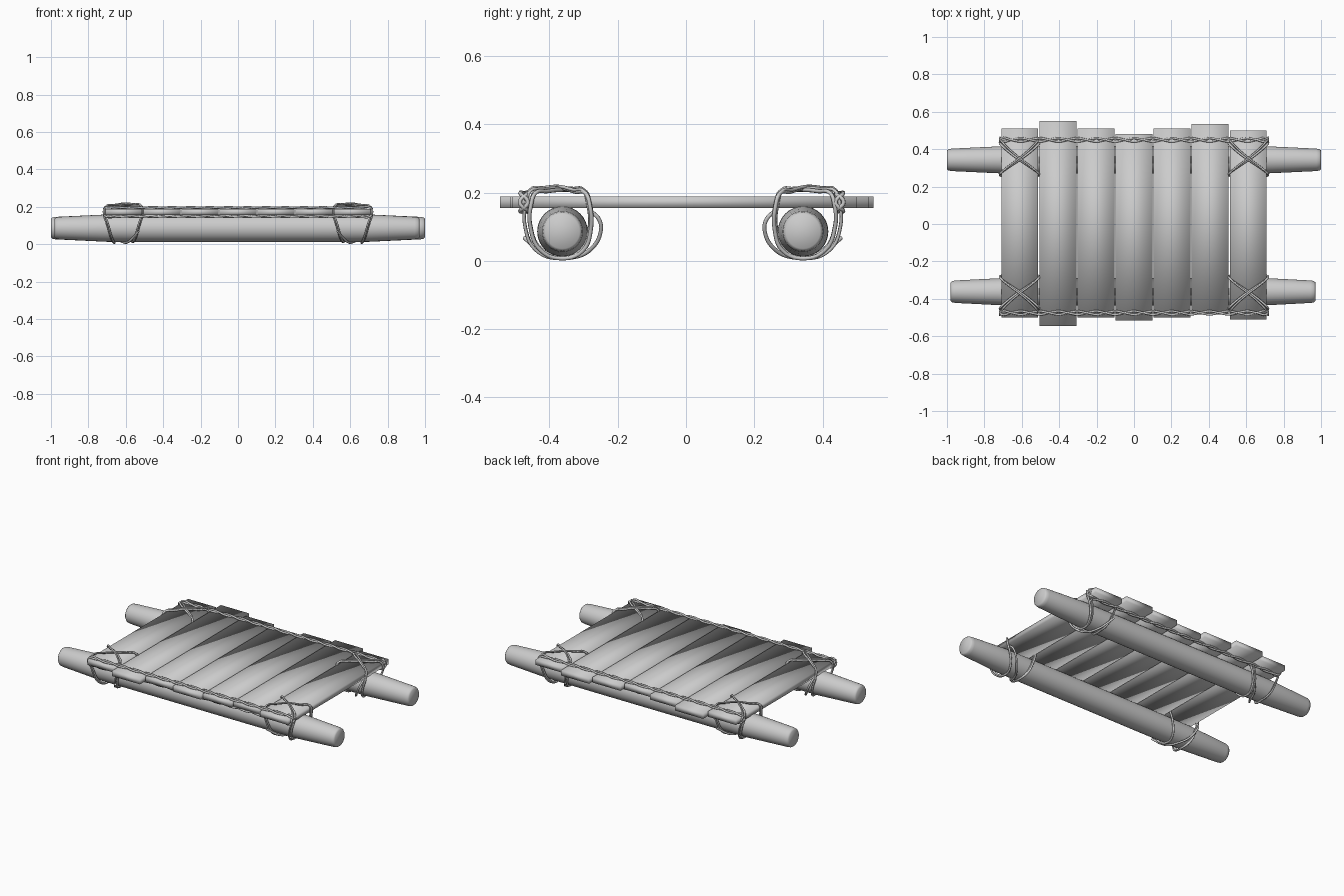
import bpy, bmesh, math
from mathutils import Vector

if "Cube" in bpy.data.objects:
    bpy.data.objects.remove(bpy.data.objects["Cube"])

mat = bpy.data.materials.new("plain_grey")
mat.use_nodes = True
grey = (0.6, 0.6, 0.6, 1)
mat.diffuse_color = grey
mat.node_tree.nodes["Principled BSDF"].inputs["Base Color"].default_value = grey


def add_mesh(name, bm):
    bmesh.ops.recalc_face_normals(bm, faces=bm.faces)
    mesh = bpy.data.meshes.new(name)
    bm.to_mesh(mesh)
    bm.free()
    mesh.materials.append(mat)
    mesh.shade_smooth()
    ob = bpy.data.objects.new(name, mesh)
    bpy.context.collection.objects.link(ob)
    return ob


def log(name, x0, x1, y, z=0.086):
    """Round float tapering towards both ends."""
    rings = [(x0, 0.05), (x0 + 0.008, 0.057), (x0 + 0.025, 0.06), (-0.7, 0.073), (-0.4, 0.074),
             (0.4, 0.074), (0.7, 0.073), (x1 - 0.025, 0.06), (x1 - 0.008, 0.057), (x1, 0.05)]
    bm = bmesh.new()
    loops = []
    n = 32
    for x, r in rings:
        loops.append([bm.verts.new((x, y + r * math.cos(math.tau * i / n),
                                    z + r * math.sin(math.tau * i / n))) for i in range(n)])
    for a, b in zip(loops, loops[1:]):
        for i in range(n):
            j = (i + 1) % n
            bm.faces.new((a[i], a[j], b[j], b[i]))
    bm.faces.new(loops[0])
    bm.faces.new(loops[-1])
    return add_mesh(name, bm)


def plank(name, x, y0, y1):
    """Flat deck board with softly shaded edges."""
    bm = bmesh.new()
    bmesh.ops.create_cube(bm, size=1)
    for v in bm.verts:
        v.co = Vector((x + v.co.x * 0.197, (y0 + y1) / 2 + v.co.y * (y1 - y0), 0.172 + v.co.z * 0.034))
    return add_mesh(name, bm)


def rope(name, points, closed=True, radius=0.006):
    """Round cord following a smooth path."""
    cu = bpy.data.curves.new(name, "CURVE")
    cu.dimensions = "3D"
    cu.bevel_depth = radius
    cu.bevel_resolution = 2
    cu.resolution_u = 5
    cu.use_fill_caps = True
    sp = cu.splines.new("BEZIER")
    sp.bezier_points.add(len(points) - 1)
    for bp, p in zip(sp.bezier_points, points):
        bp.co = p
        bp.handle_left_type = bp.handle_right_type = "AUTO"
    sp.use_cyclic_u = closed
    cu.materials.append(mat)
    ob = bpy.data.objects.new(name, cu)
    bpy.context.collection.objects.link(ob)
    return ob


# Floats
log("front_log", -0.98, 0.97, -0.362)
log("back_log", -1.0, 1.0, 0.343)

# Deck boards of uneven length
ends = [(-0.5, 0.51), (-0.545, 0.55), (-0.5, 0.51), (-0.515, 0.48),
        (-0.5, 0.51), (-0.485, 0.535), (-0.51, 0.5)]
for i, (y0, y1) in enumerate(ends):
    plank(f"deck_plank_{i + 1}", (i - 3) * 0.2035, y0, y1)

# Paired cords wrapped along both ends of the deck
for side, yc in (("front", -0.475), ("back", 0.45)):
    for k in (0, 1):
        pts = []
        for s, z in ((1, 0.195), (-1, 0.149)):
            for i in range(29):
                x = s * (i - 14) * 0.0505
                y = yc + 0.009 * math.cos(math.pi * i / 2 + k * math.pi)
                pts.append((x, y, z + 0.003 * math.sin(math.pi * i / 2 + k * math.pi)))
            pts.append((s * 0.717, yc + 0.012 * (2 * k - 1), 0.172))
        rope(f"{side}_deck_cord_{k + 1}", pts)

# Crossed lashings tying deck to floats; u runs outward in x, v outward in y
for side, sy, yc in (("front", -1, -0.362), ("back", 1, 0.343)):
    for hand, sx in (("left", 1), ("right", -1)):
        def place(u, v, z):
            return (sx * (0.612 + u), yc + sy * v, z)

        half = [(0.0, 0.0, 0.208), (0.06, 0.045, 0.204), (0.098, 0.08, 0.198), (0.105, 0.092, 0.165),
                (0.085, 0.094, 0.1), (0.065, 0.065, 0.032), (0.05, 0.0, 0.007),
                (0.065, -0.06, 0.03), (0.085, -0.083, 0.09), (0.105, -0.08, 0.165),
                (0.098, -0.068, 0.198), (0.06, -0.04, 0.202)]
        path = half + [(-u, v, z + 0.004) for u, v, z in half]
        rope(f"{side}_{hand}_lashing", [place(*p) for p in path])

        # Second strand lying beside the first
        twin = [(u * 0.94, v * 1.06 + 0.01, z + (0.006 if z > 0.19 else 0)) for u, v, z in path]
        rope(f"{side}_{hand}_lashing_twin", [place(*p) for p in twin], radius=0.005)

        # Loose tail slung under the float
        tail = [(0.09, -0.085, 0.145), (0.085, -0.108, 0.12), (0.07, -0.112, 0.085),
                (0.04, -0.085, 0.036), (0.0, -0.03, 0.01), (-0.03, 0.04, 0.015),
                (-0.06, 0.085, 0.045), (-0.08, 0.112, 0.068)]
        rope(f"{side}_{hand}_tail", [place(*p) for p in tail], closed=False)
